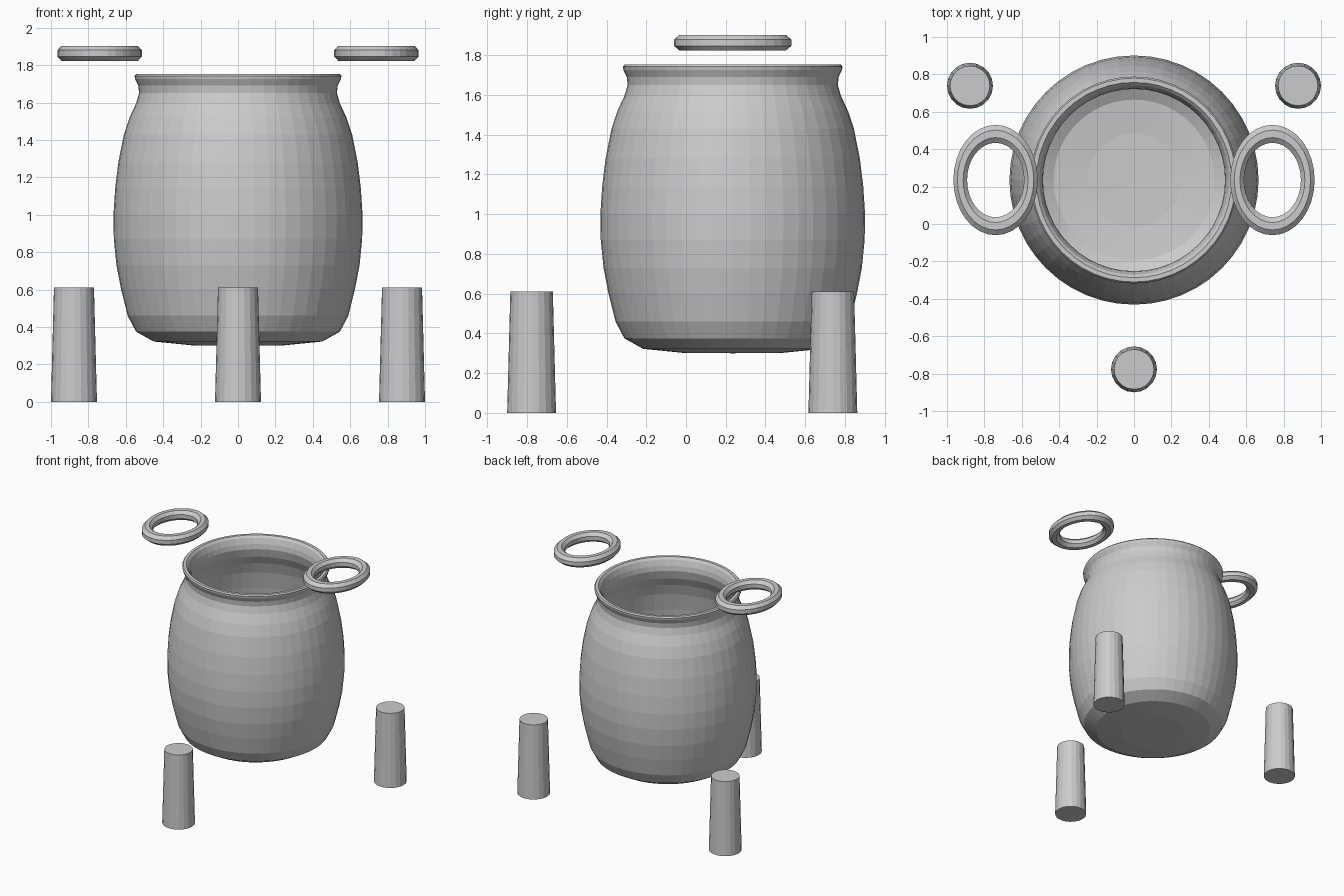
import bpy, bmesh, math

if "Cube" in bpy.data.objects:
    bpy.data.objects.remove(bpy.data.objects["Cube"])


def lathe(name, profile, segs, loc, scale=(1, 1, 1), closed=False):
    """Revolve an (r, z) profile about z; r = 0 points become single poles."""
    bm = bmesh.new()
    rings = []
    for r, z in profile:
        if r == 0:
            rings.append([bm.verts.new((0, 0, z))] * segs)
        else:
            rings.append([bm.verts.new((r * math.cos(2 * math.pi * i / segs),
                                        r * math.sin(2 * math.pi * i / segs), z))
                          for i in range(segs)])
    pairs = list(zip(rings, rings[1:]))
    if closed:
        pairs.append((rings[-1], rings[0]))
    for a, b in pairs:
        for i in range(segs):
            j = (i + 1) % segs
            corners = list(dict.fromkeys((a[i], a[j], b[j], b[i])))
            bm.faces.new(corners)
    bmesh.ops.recalc_face_normals(bm, faces=bm.faces)
    me = bpy.data.meshes.new(name)
    bm.to_mesh(me)
    bm.free()
    ob = bpy.data.objects.new(name, me)
    ob.location = loc
    ob.scale = scale
    bpy.context.collection.objects.link(ob)
    return ob


POT_Y = 0.235

# Hollow pot: outside from the base up, over the rim, then down the inside
outer = [(0, 0.30), (0.25, 0.302), (0.45, 0.322), (0.545, 0.375), (0.59, 0.46),
         (0.625, 0.60), (0.65, 0.73), (0.664, 0.87), (0.666, 1.0), (0.657, 1.14),
         (0.64, 1.28), (0.61, 1.43), (0.58, 1.52), (0.545, 1.595), (0.529, 1.65),
         (0.533, 1.69), (0.55, 1.725), (0.553, 1.742), (0.545, 1.752)]
inner = [(0.522, 1.752), (0.507, 1.735), (0.492, 1.69), (0.487, 1.65),
         (0.505, 1.58), (0.54, 1.51), (0.57, 1.42), (0.598, 1.28), (0.616, 1.14),
         (0.624, 1.0), (0.622, 0.87), (0.608, 0.73), (0.583, 0.60), (0.55, 0.475),
         (0.51, 0.405), (0.43, 0.362), (0.25, 0.343), (0, 0.341)]
lathe("pot_body", outer + inner, 48, (0, POT_Y, 0))

# Three tapered legs standing apart from the pot
leg = [(0, 0), (0.123, 0), (0.107, 0.61), (0, 0.61)]
for name, x, y in (("front_leg", 0, -0.777),
                   ("back_left_leg", -0.877, 0.739),
                   ("back_right_leg", 0.877, 0.739)):
    lathe(name, leg, 20, (x, y, 0))

# Two oval ring handles with an eight-sided section
R = 0.21
section = [(1 + R * math.cos(math.pi * (k + 0.5) / 4),
            R * math.sin(math.pi * (k + 0.5) / 4)) for k in range(8)]
for name, s in (("left_handle", -1), ("right_handle", 1)):
    lathe(name, section, 32, (s * 0.74, POT_Y, 1.863), (0.189, 0.247, 0.205), closed=True)
